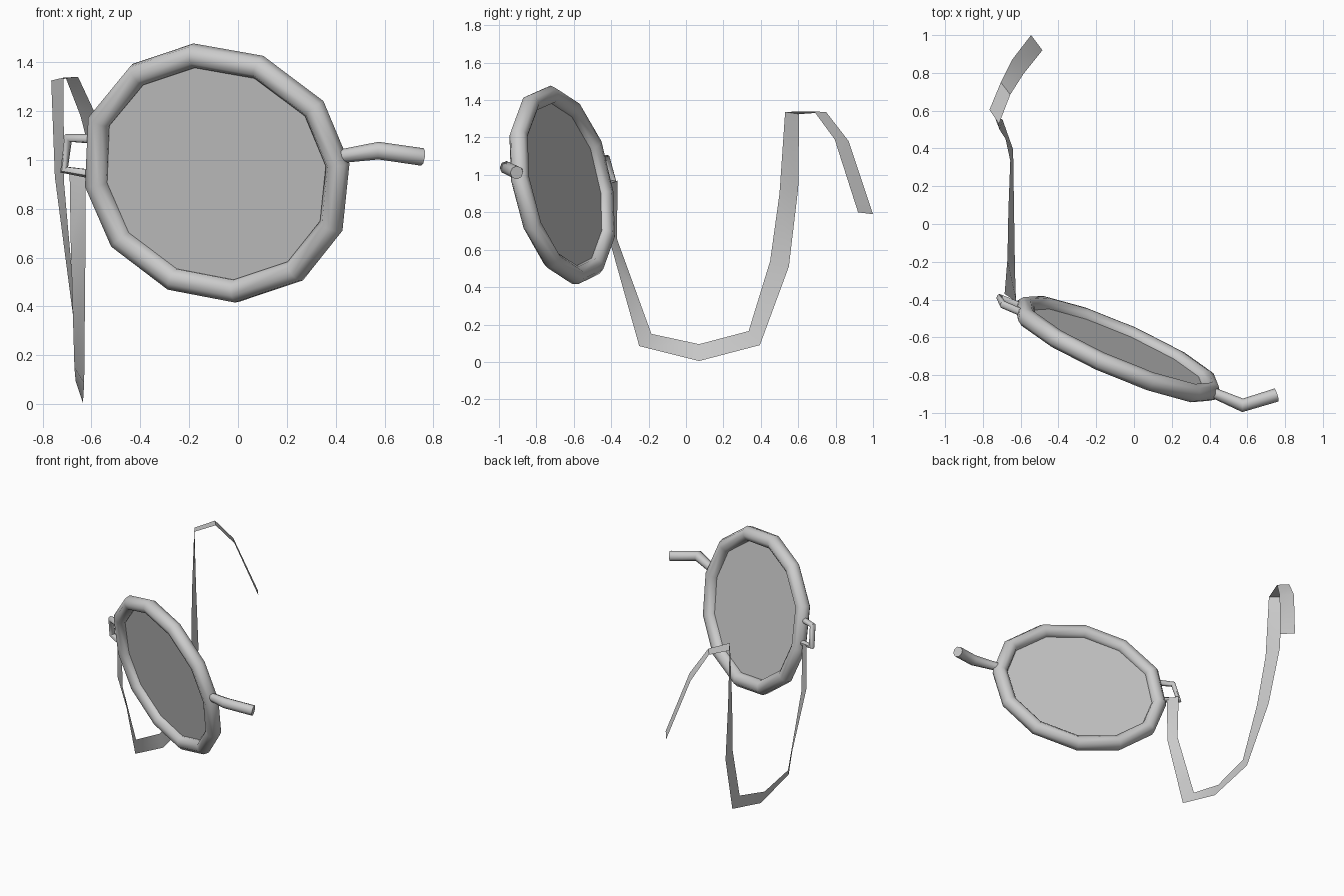
import bpy, math

if "Cube" in bpy.data.objects:
    bpy.data.objects.remove(bpy.data.objects["Cube"])


def plane_y(x, z):
    """Depth of the tilted lens plane at a given x and z."""
    return -0.665 - 0.44 * (x + 0.08) - 0.218 * (z - 0.945)


def smooth(ob, angle):
    bpy.ops.object.select_all(action='DESELECT')
    ob.select_set(True)
    bpy.context.view_layer.objects.active = ob
    bpy.ops.object.shade_smooth_by_angle(angle=math.radians(angle))


def add_mesh(name, verts, faces, angle=35):
    me = bpy.data.meshes.new(name)
    me.from_pydata(verts, [], faces)
    ob = bpy.data.objects.new(name, me)
    bpy.context.collection.objects.link(ob)
    smooth(ob, angle)
    return ob


def tube(name, pts, radius, cyclic=False, scales=None):
    cu = bpy.data.curves.new(name, 'CURVE')
    cu.dimensions = '3D'
    cu.bevel_depth = radius
    cu.bevel_resolution = 2
    cu.use_fill_caps = not cyclic
    sp = cu.splines.new('POLY')
    sp.points.add(len(pts) - 1)
    for i, p in enumerate(pts):
        sp.points[i].co = (*p, 1)
        sp.points[i].radius = scales[i] if scales else 1
    sp.use_cyclic_u = cyclic
    ob = bpy.data.objects.new(name, cu)
    bpy.context.collection.objects.link(ob)
    bpy.ops.object.select_all(action='DESELECT')
    ob.select_set(True)
    bpy.context.view_layer.objects.active = ob
    bpy.ops.object.convert(target='MESH')
    smooth(bpy.context.object, 50)


# Twelve-sided rim, laid in the tilted lens plane
rim_xz = [(-.18, 1.427), (.085, 1.38), (.312, 1.21), (.408, .98), (.382, .73), (.235, .545),
          (-.01, .463), (-.265, .512), (-.48, .675), (-.578, .9), (-.567, 1.16), (-.41, 1.35)]
rim = [(x, plane_y(x, z), z) for x, z in rim_xz]
tube("rim", rim, 0.05, cyclic=True)

# Flat lens fanned around its centre
n = len(rim)
add_mesh("lens", rim + [(-.085, plane_y(-.085, .945), .945)],
         [(i, n, (i + 1) % n) for i in range(n)])

# Bent handle on the right
tube("handle", [(.40, -.885, 1.012), (.575, -.96, 1.038), (.755, -.905, 1.012)],
     0.036, scales=[.75, 1, 1])

# Small square ribbon loop on the left
loop_xz = [(-.58, 1.085), (-.695, 1.09), (-.712, .96), (-.59, .94)]
tube("ribbon_loop", [(x, plane_y(x, z), z) for x, z in loop_xz], 0.02)

# Hanging ribbon: outer and inner edges
outer = [(-.625, -.41, .95), (-.625, -.40, .62), (-.63, -.25, .085), (-.635, .07, .005),
         (-.64, .395, .09), (-.695, .55, .51), (-.75, .6, .93), (-.765, .605, 1.325),
         (-.705, .75, 1.335), (-.645, .87, 1.18), (-.545, 1.0, .79)]
inner = [(-.69, -.365, .97), (-.685, -.37, .66), (-.67, -.185, .15), (-.665, .07, .095),
         (-.655, .335, .165), (-.68, .45, .54), (-.712, .5, .9), (-.715, .53, 1.337),
         (-.655, .685, 1.34), (-.585, .795, 1.19), (-.485, .92, .8)]
m = len(outer)
add_mesh("ribbon", outer + inner, [(i, i + 1, m + i + 1, m + i) for i in range(m - 1)])
